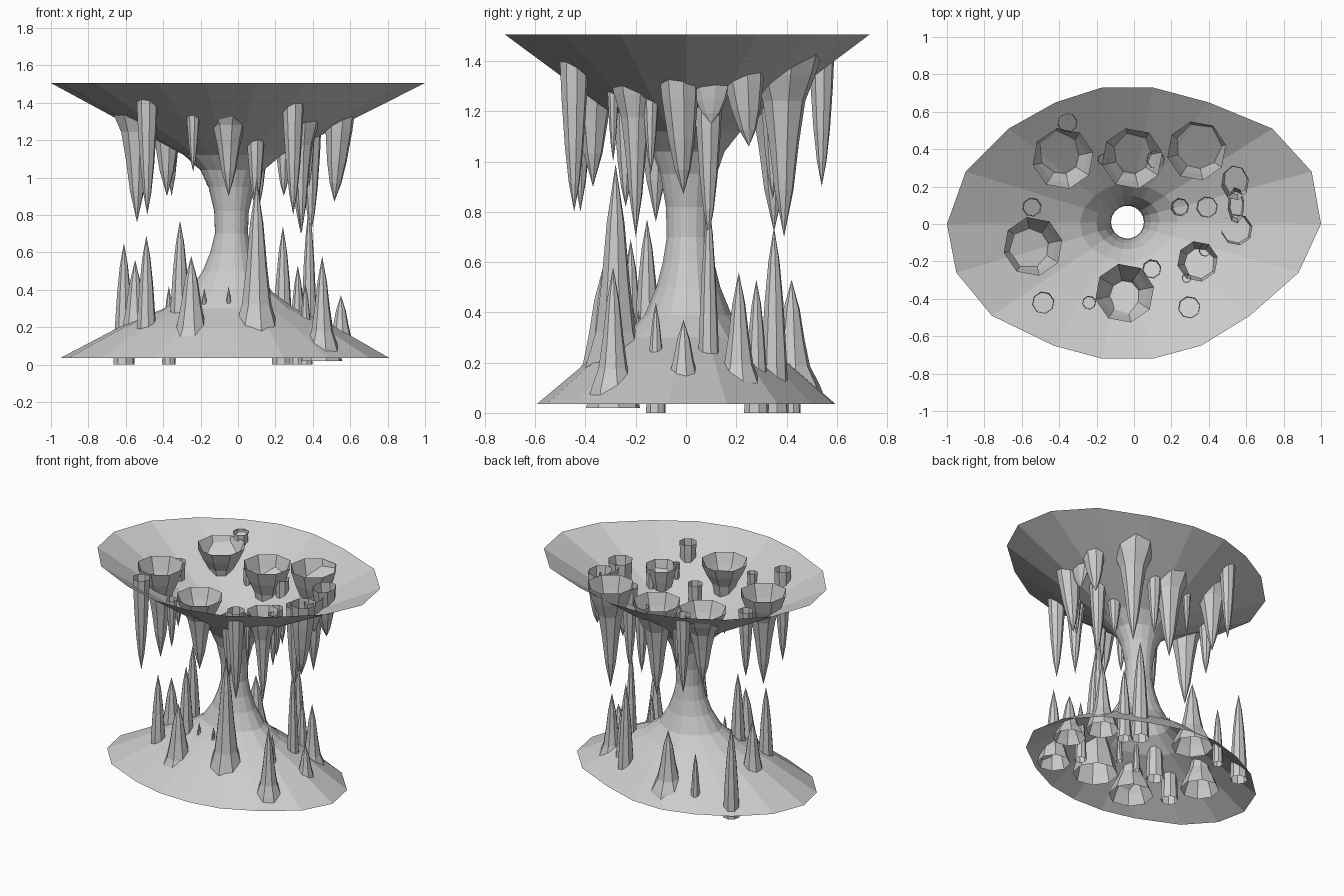
import bpy
from math import cos, sin, pi, radians


def mesh_object(name, verts, faces):
    me = bpy.data.meshes.new(name)
    me.from_pydata(verts, [], faces)
    me.update()
    ob = bpy.data.objects.new(name, me)
    bpy.context.collection.objects.link(ob)
    return ob


def bridge(rings, n):
    """Quads joining consecutive rings of n points."""
    return [(r * n + i, r * n + (i + 1) % n, (r + 1) * n + (i + 1) % n, (r + 1) * n + i)
            for r in range(rings - 1) for i in range(n)]


# Central column: hub circle blends to the 18-sided rims of ceiling and floor
RIM = [(1, 0), (.95, .28), (.74, .51), (.4, .65), (.1, .73), (-.17, .73),
       (-.42, .65), (-.67, .51), (-.9, .28), (-1, 0), (-.95, -.26), (-.76, -.49),
       (-.43, -.65), (-.17, -.72), (.1, -.72), (.36, -.65), (.62, -.49), (.88, -.26)]
N = len(RIM)
HUB = [(-.035 + .088 * cos(2 * pi * i / N), .01 + .088 * sin(2 * pi * i / N)) for i in range(N)]
FLOOR_RIM = [(.88 * x - .07, .815 * y - .07 * max(x, 0)) for x, y in RIM]
LEVELS = [(.035, 1, FLOOR_RIM), (.2, .62, FLOOR_RIM), (.3, .33, FLOOR_RIM),
          (.39, .17, FLOOR_RIM), (.5, .08, FLOOR_RIM), (.6, .03, FLOOR_RIM),
          (.7, 0, RIM), (.82, .005, RIM), (.95, .04, RIM), (1.04, .09, RIM),
          (1.12, .19, RIM), (1.315, .6, RIM), (1.505, 1, RIM)]
verts = [(hx + t * (rx - hx), hy + t * (ry - hy), z)
         for z, t, rim in LEVELS for (hx, hy), (rx, ry) in zip(HUB, rim)]
mesh_object("cave_column", verts, bridge(len(LEVELS), N))

# Tapering spike profiles: (fraction of length, fraction of radius)
WIDE = [(0, 1), (.14, .8), (.28, .54), (.5, .38), (.75, .24)]
SLIM = [(0, 1), (.3, .86), (.6, .63), (.82, .37)]


def spike(name, x, y, z0, z1, r, profile=SLIM, sy=1.0, n=8, lean=(0, 0)):
    """Open-ended spike from base height z0 to tip z1."""
    pts = []
    for t, k in profile:
        for i in range(n):
            a = 2 * pi * i / n + radians(12)
            pts.append((x + lean[0] * t + r * k * cos(a),
                        y + lean[1] * t + sy * r * k * sin(a), z0 + (z1 - z0) * t))
    faces = bridge(len(profile), n)
    tip = len(pts)
    pts.append((x + lean[0], y + lean[1], z1))
    faces += [(tip - n + i, tip - n + (i + 1) % n, tip) for i in range(n)]
    mesh_object(name, pts, faces)


# Wide stalactites: x, y, top, tip, radius
for i, s in enumerate([(-.38, .35, 1.44, .9, .165), (-.01, .35, 1.4, .72, .165),
                       (.335, .39, 1.45, .7, .16), (-.54, -.12, 1.43, .76, .16),
                       (-.05, -.37, 1.43, .9, .16), (.34, -.2, 1.36, .7, .11)]):
    spike(f"wide_stalactite_{i}", *s, profile=WIDE)

# Slim stalactites
for i, s in enumerate([(-.355, .54, 1.47, .9, .053), (-.165, .345, 1.33, .95, .03),
                       (.115, .345, 1.33, .85, .05), (-.545, .09, 1.38, .9, .052),
                       (.245, .09, 1.25, .9, .05), (.39, .09, 1.31, .7, .058),
                       (-.485, -.42, 1.47, .8, .06), (-.24, -.42, 1.38, 1.03, .037),
                       (.095, -.24, 1.28, .82, .052), (.295, -.445, 1.45, .8, .06),
                       (.38, -.14, 1.33, .95, .035), (.28, -.29, 1.36, 1.0, .025)]):
    spike(f"slim_stalactite_{i}", *s)

# Hanging curtain: two tips joined by a thin web
spike("curtain_front", .55, -.03, 1.41, .87, .085, lean=(-.035, .02))
spike("curtain_back", .54, .22, 1.43, 1.06, .075, sy=1.25, lean=(0, .03))
spike("curtain_web", .545, .1, 1.39, 1.15, .045, sy=2.2)

# Wide stalagmites with flared bases under the floor
for i, s in enumerate([(.1, -.28, .06, .99, .15), (-.25, -.33, .05, .58, .15),
                       (-.55, .02, .05, .56, .13), (-.15, .42, .05, .53, .14),
                       (.55, -.01, .05, .37, .11), (.45, .21, .05, .56, .11),
                       (.45, -.29, .02, .58, .11)]):
    spike(f"wide_stalagmite_{i}", *s, profile=WIDE)

# Slim stalagmites
for i, s in enumerate([(-.61, .35, 0, .65, .058), (-.49, -.22, .05, .69, .058),
                       (-.31, -.155, .12, .77, .06), (-.37, .42, 0, .42, .037),
                       (.24, .35, 0, .74, .06), (.38, .09, .1, .85, .045),
                       (.36, -.12, 0, .44, .04),
                       (-.05, -.21, .18, .42, .022), (-.18, -.19, .15, .41, .025),
                       (.32, .28, 0, .53, .05)]):
    spike(f"slim_stalagmite_{i}", *s)
